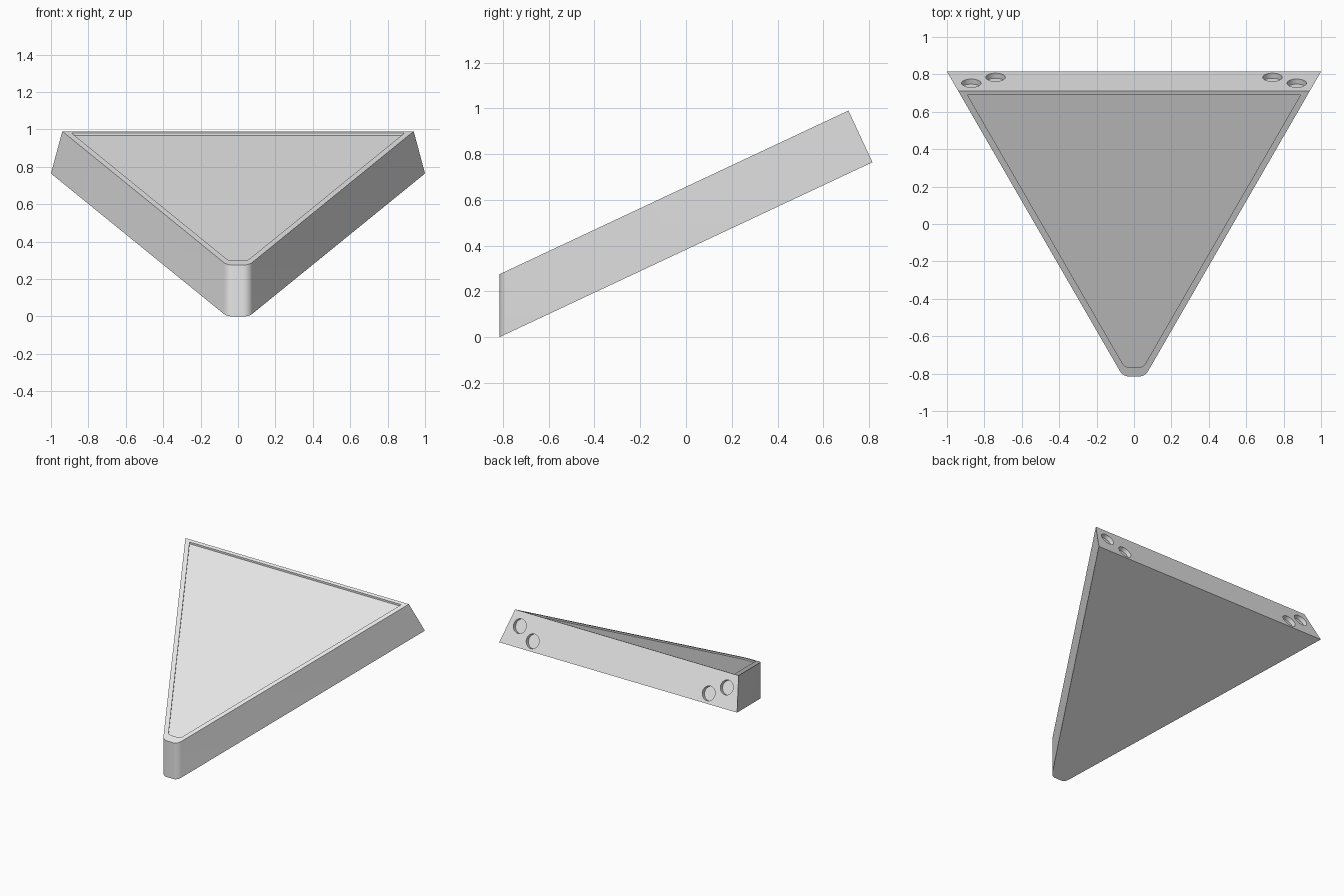
import bpy, bmesh, math
from mathutils import Vector

if "Cube" in bpy.data.objects:
    bpy.data.objects.remove(bpy.data.objects["Cube"], do_unlink=True)

SLOPE = 0.469          # rise of the slab towards the back
THICK = 0.275          # vertical thickness
FRONT, BACK, TOP_BACK = -0.815, 0.815, 0.71
TAN60 = math.sqrt(3)

grey = bpy.data.materials.new("light_grey")
grey.use_nodes = True
grey.diffuse_color = (0.8, 0.8, 0.8, 1)
grey.node_tree.nodes["Principled BSDF"].inputs["Base Color"].default_value = (0.8, 0.8, 0.8, 1)


def outline(back_x, back_y, front_y, radius, steps=8):
    """Triangle with 60 degree sides and a blunt front with two rounded corners."""
    corner = back_x - (back_y - front_y) / TAN60
    cx = corner - radius * math.tan(math.pi / 6)
    right = [(back_x, back_y)]
    for i in range(steps + 1):
        a = math.radians(-30 - 60 * i / steps)
        right.append((cx + radius * math.cos(a), front_y + radius + radius * math.sin(a)))
    return right + [(-x, y) for x, y in reversed(right)]


def loop(bm, points, lift):
    return [bm.verts.new((x, y, (y - FRONT) * SLOPE + lift)) for x, y in points]


def bridge(bm, a, b):
    for i in range(len(a)):
        j = (i + 1) % len(a)
        bm.faces.new((a[i], a[j], b[j], b[i]))


# Sloped slab with a shallow tray sunk into its top
bm = bmesh.new()
tray = outline(0.89, 0.69, -0.765, 0.035)
loops = [
    loop(bm, outline(1.0, BACK, FRONT, 0.055), 0),
    loop(bm, outline(1 - (BACK - TOP_BACK) / TAN60, TOP_BACK, FRONT, 0.055), THICK),
    loop(bm, tray, THICK),
    loop(bm, tray, THICK - 0.014),
]
for lower, upper in zip(loops, loops[1:]):
    bridge(bm, lower, upper)
bm.faces.new(loops[0])
bm.faces.new(loops[-1])
bmesh.ops.recalc_face_normals(bm, faces=bm.faces)
mesh = bpy.data.meshes.new("wedge_slab")
bm.to_mesh(mesh)
bm.free()
mesh.materials.append(grey)
slab = bpy.data.objects.new("wedge_slab", mesh)
bpy.context.collection.objects.link(slab)

# Round blind holes in the back face, two near each end
low = Vector((0, BACK, (BACK - FRONT) * SLOPE))
high = Vector((0, TOP_BACK, (TOP_BACK - FRONT) * SLOPE + THICK))
along = (high - low).normalized()
normal = Vector((0, along.z, -along.y))
turn = normal.to_track_quat('Z', 'Y').to_matrix().to_4x4()
bm = bmesh.new()
for side in (-1, 1):
    for x, height in ((0.74, 0.29), (0.87, 0.59)):
        place = turn.copy()
        place.translation = low.lerp(high, height) + Vector((side * x, 0, 0))
        bmesh.ops.create_cone(bm, cap_ends=True, segments=40, radius1=0.052,
                              radius2=0.052, depth=0.06, matrix=place)
cut_mesh = bpy.data.meshes.new("hole_cutter")
bm.to_mesh(cut_mesh)
bm.free()
cut_mesh.materials.append(grey)
cutter = bpy.data.objects.new("hole_cutter", cut_mesh)
cutter.hide_render = True
bpy.context.collection.objects.link(cutter)

holes = slab.modifiers.new("holes", 'BOOLEAN')
holes.operation = 'DIFFERENCE'
holes.solver = 'EXACT'
holes.object = cutter

bpy.ops.object.select_all(action='DESELECT')
slab.select_set(True)
bpy.context.view_layer.objects.active = slab
bpy.ops.object.modifier_apply(modifier=holes.name)
bpy.data.objects.remove(cutter, do_unlink=True)
bpy.ops.object.shade_smooth_by_angle(angle=math.radians(30))
